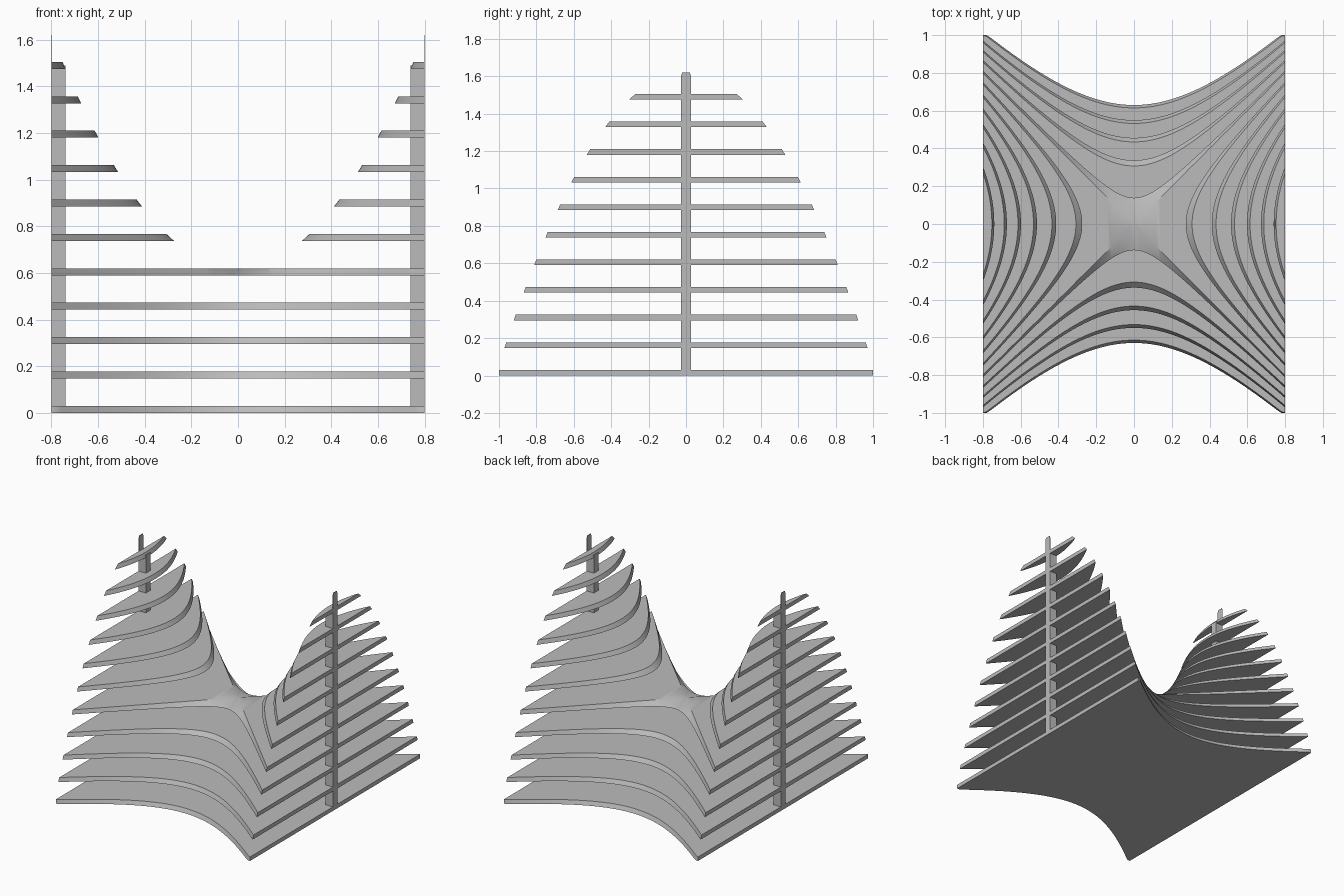
import bpy, bmesh
from math import sqrt, radians

if "Cube" in bpy.data.objects:
    bpy.data.objects.remove(bpy.data.objects["Cube"], do_unlink=True)

HALF_X, HALF_Y = 0.8, 1.0
SADDLE, CURVE = 0.62, 1.5625      # surface: z = SADDLE + CURVE * (x^2 - y^2)
STEP, THICK, LAYERS = 0.1475, 0.03, 11
POST_W, POST_D = 0.0265, 0.06
SEGMENTS = 80

grey = bpy.data.materials.new("warm_grey")
grey.use_nodes = True
colour = (0.5, 0.5, 0.5, 1)
grey.diffuse_color = colour
grey.node_tree.nodes["Principled BSDF"].inputs["Base Color"].default_value = colour


def loft(name, rings):
    """Skin a row of equal rings and cap both ends."""
    bm = bmesh.new()
    loops = [[bm.verts.new(p) for p in ring] for ring in rings]
    n = len(loops[0])
    for a, b in zip(loops, loops[1:]):
        for i in range(n):
            j = (i + 1) % n
            bm.faces.new((a[i], a[j], b[j], b[i]))
    bm.faces.new(loops[0])
    bm.faces.new(loops[-1])
    bmesh.ops.remove_doubles(bm, verts=bm.verts, dist=1e-5)
    bmesh.ops.recalc_face_normals(bm, faces=bm.faces)
    mesh = bpy.data.meshes.new(name)
    bm.to_mesh(mesh)
    bm.free()
    mesh.materials.append(grey)
    ob = bpy.data.objects.new(name, mesh)
    bpy.context.collection.objects.link(ob)
    bpy.ops.object.select_all(action='DESELECT')
    ob.select_set(True)
    bpy.context.view_layer.objects.active = ob
    bpy.ops.object.shade_smooth_by_angle(angle=radians(30))
    return ob


def half_width(x, z):
    return min(HALF_Y, sqrt(max(0, (SADDLE - z) / CURVE + x * x)))


def full_shelf(name, z0, z1):
    """Shelf running wall to wall below the saddle point."""
    rings = []
    for i in range(SEGMENTS + 1):
        x = HALF_X * (2 * i / SEGMENTS - 1)
        w0, w1 = half_width(x, z0), half_width(x, z1)
        rings.append([(x, -w0, z0), (x, w0, z0), (x, w1, z1), (x, -w1, z1)])
    loft(name, rings)


def side_shelf(name, z0, z1, side):
    """Crescent shelf on one side above the saddle point."""
    rings = []
    for i in range(SEGMENTS + 1):
        t = 2 * i / SEGMENTS - 1
        ring = []
        for z in (z0, z1):
            rise = (z - SADDLE) / CURVE
            y = t * sqrt(HALF_X ** 2 - rise)
            pair = [(side * sqrt(rise + y * y), y, z), (side * HALF_X, y, z)]
            ring += pair if z == z0 else pair[::-1]
        rings.append(ring)
    loft(name, rings)


# Stacked shelves
for k in range(LAYERS):
    z0 = k * STEP
    z1 = z0 + THICK
    if z0 < SADDLE:
        full_shelf(f"shelf_{k}", z0, min(z1, SADDLE))
    else:
        side_shelf(f"left_shelf_{k}", z0, z1, 1)
        side_shelf(f"right_shelf_{k}", z0, z1, -1)

# Posts with a thin fin above the top shelf
POST_TOP = (LAYERS - 1) * STEP + THICK / 2
FIN_TOP = SADDLE + CURVE * HALF_X ** 2
for side, label in ((1, "left"), (-1, "right")):
    outer, inner, fin = (side * (HALF_X - d) for d in (0, POST_D, 0.003))

    def section(z, depth, w):
        return [(outer, -w, z), (outer, w, z), (depth, w, z), (depth, -w, z)]

    loft(f"{label}_post", [section(z, inner, POST_W) for z in (0, POST_TOP)])
    loft(f"{label}_fin", [section(POST_TOP, fin, POST_W),
                          section(FIN_TOP - 0.02, fin, POST_W),
                          section(FIN_TOP, fin, POST_W * 0.75)])
